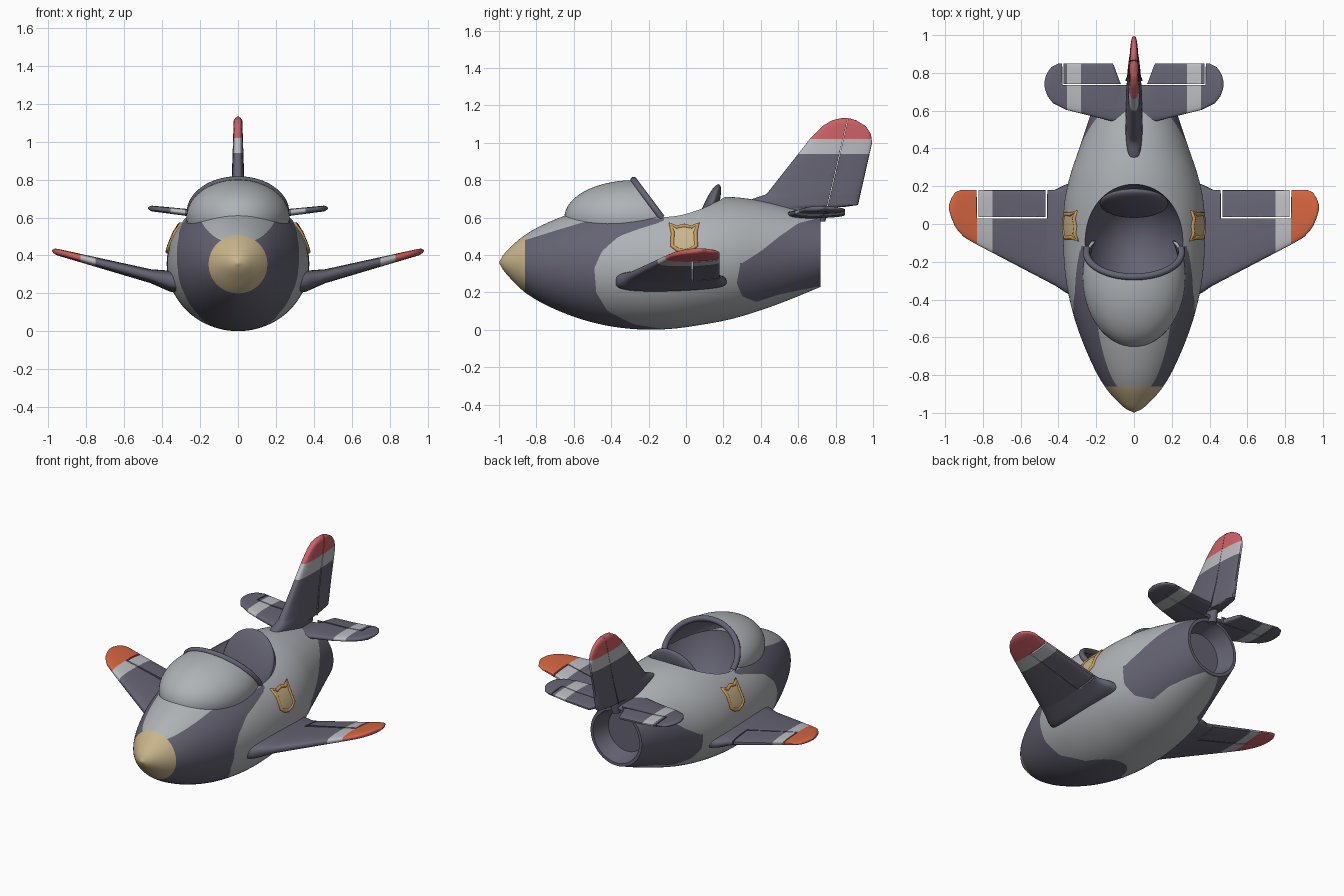
import bpy, bmesh
from math import sin, cos, pi, sqrt, radians, hypot
from mathutils import Matrix, Vector

if "Cube" in bpy.data.objects:
    bpy.data.objects.remove(bpy.data.objects["Cube"])

# Palette: every mesh shares the same slot order
LIGHT, DARK, STRIPE, RED, ORANGE, TAN, GOLD = range(7)
PALETTE = [("light_grey", (.43, .45, .47)), ("slate", (.13, .125, .17)),
           ("pale_stripe", (.50, .51, .54)), ("red", (.62, .12, .13)),
           ("orange", (.66, .13, .05)), ("tan", (.58, .46, .26)), ("gold", (.62, .33, .09))]
MATS = []
for name, rgb in PALETTE:
    m = bpy.data.materials.new(name)
    m.use_nodes = True
    m.diffuse_color = (*rgb, 1)
    m.node_tree.nodes["Principled BSDF"].inputs["Base Color"].default_value = (*rgb, 1)
    MATS.append(m)


def lerp(table, t):
    """Piecewise linear lookup in a list of (t, value)."""
    if t <= table[0][0]:
        return table[0][1]
    for (a, va), (b, vb) in zip(table, table[1:]):
        if t <= b:
            return va + (vb - va) * (t - a) / (b - a)
    return table[-1][1]


def smooth_lookup(table, t):
    """Smooth lookup in rows of (t, values...)."""
    i = max(k for k in range(len(table) - 1) if k == 0 or table[k][0] <= t)
    p, q = table[i], table[i + 1]
    o, r = table[max(i - 1, 0)], table[min(i + 2, len(table) - 1)]
    d = q[0] - p[0]
    u = (t - p[0]) / d
    out = []
    for c in range(1, len(p)):
        m0 = (q[c] - o[c]) / (q[0] - o[0]) * d
        m1 = (r[c] - p[c]) / (r[0] - p[0]) * d
        out.append((2*u**3 - 3*u*u + 1)*p[c] + (u**3 - 2*u*u + u)*m0
                   + (3*u*u - 2*u**3)*q[c] + (u**3 - u*u)*m1)
    return out


def soften(ob):
    ob.data.shade_smooth()
    ob.data.set_sharp_from_angle(angle=radians(40))


def finish(name, bm, rule, mirror=False):
    bmesh.ops.recalc_face_normals(bm, faces=bm.faces[:])
    for f in bm.faces:
        f.material_index = rule(f.calc_center_median(), f.normal)
    me = bpy.data.meshes.new(name)
    bm.to_mesh(me)
    bm.free()
    for m in MATS:
        me.materials.append(m)
    ob = bpy.data.objects.new(name, me)
    bpy.context.scene.collection.objects.link(ob)
    soften(ob)
    if mirror:
        ob.modifiers.new("mirror", "MIRROR")
    return ob


def cut_along(bm, field):
    """Split faces along the zero line of a field, for clean paint edges."""
    new = []
    for e in bm.edges[:]:
        a, b = e.verts
        fa, fb = field(a.co), field(b.co)
        if fa * fb < 0:
            t = min(max(fa / (fa - fb), .03), .97)
            new.append(bmesh.utils.edge_split(e, a, t)[1])
    bmesh.ops.connect_verts(bm, verts=new)


def loft(name, rings, rule, mirror=False, caps=(0, -1), field=None):
    bm = bmesh.new()
    vs = [[bm.verts.new(p) for p in r] for r in rings]
    n = len(vs[0])
    for a, b in zip(vs, vs[1:]):
        for i in range(n):
            j = (i + 1) % n
            bm.faces.new((a[i], a[j], b[j], b[i]))
    for k in caps:
        c = bm.verts.new(sum((Vector(p) for p in rings[k]), Vector()) / n)
        for i in range(n):
            bm.faces.new((vs[k][i], vs[k][(i + 1) % n], c))
    if field:
        cut_along(bm, field)
    return finish(name, bm, rule, mirror)


def tube(name, points, radius, mat, closed=False, mirror=False):
    cu = bpy.data.curves.new(name, "CURVE")
    cu.dimensions = "3D"
    cu.bevel_depth, cu.bevel_resolution, cu.use_fill_caps = radius, 3, True
    sp = cu.splines.new("POLY")
    sp.points.add(len(points) - 1)
    for p, co in zip(sp.points, points):
        p.co = (*co, 1)
    sp.use_cyclic_u = closed
    cu.materials.append(MATS[mat])
    ob = bpy.data.objects.new(name, cu)
    bpy.context.scene.collection.objects.link(ob)
    if mirror:
        ob.modifiers.new("mirror", "MIRROR")


def ellipsoid(centre, radii, tilt=0):
    bm = bmesh.new()
    mat = (Matrix.Translation(centre) @ Matrix.Rotation(tilt, 4, "X")
           @ Matrix.Diagonal((*radii, 1)))
    bmesh.ops.create_uvsphere(bm, u_segments=64, v_segments=40, radius=1, matrix=mat)
    return bm


# Fuselage: stations of y, bottom, top, half width
HULL = [(-1, .36, .36, 0), (-.97, .31, .41, .055), (-.86, .2, .508, .155), (-.7, .11, .59, .24),
        (-.5, .04, .655, .315), (-.3, .006, .69, .36), (-.1, .004, .70, .375), (.1, .03, .71, .37),
        (.25, .06, .71, .34), (.4, .105, .69, .29), (.55, .16, .655, .24), (.72, .23, .605, .185)]


def hull_ring(y, scale=1, at=None):
    lo, hi, w = smooth_lookup(HULL, y)
    mid, half = (lo + hi) / 2, (hi - lo) / 2 * scale
    return [(w * scale * cos(a), y if at is None else at, mid + half * sin(a))
            for a in (2 * pi * i / 128 for i in range(128))]


def hull_x(y, z):
    lo, hi, w = smooth_lookup(HULL, y)
    return w * sqrt(max(0, 1 - ((2 * z - lo - hi) / (hi - lo)) ** 2))


FRONT_EDGE = [(0, -.1), (.03, -.28), (.1, -.42), (.2, -.48), (.33, -.49), (.42, -.45),
              (.5, -.36), (.54, -.25), (.58, -.12)]
FRONT_TOP = [(-.86, .48), (-.7, .53), (-.55, .575), (-.3, .595)]
REAR_EDGE = [(.14, .4), (.18, .3), (.25, .272), (.35, .29), (.42, .4), (.5, .5), (.57, .6), (.6, .72)]
REAR_LOW = [(.27, .14), (.38, .15), (.5, .19), (.72, .235)]


def patch(c):
    """Positive inside the dark camouflage patches."""
    return max(min(lerp(FRONT_EDGE, c.z) - c.y, lerp(FRONT_TOP, c.y) - c.z),
               min(c.y - lerp(REAR_EDGE, c.z), c.z - lerp(REAR_LOW, c.y)))


def camouflage(c, n):
    if c.y < -.86:
        return TAN
    nozzle = c.y > .712 or (c.y > .6 and hypot(c.x, c.z - .418) < .175)
    return DARK if nozzle or patch(c) > 0 else LIGHT


ys = sorted({-.998, -.993, -.985, -.86, .712} | {-.98 + 1.7 * i / 130 for i in range(131)})
rings = [hull_ring(y) for y in ys]
rings += [hull_ring(.72, .9), hull_ring(.72, .82, .66), hull_ring(.72, .72, .61)]
hull = loft("fuselage", rings, camouflage, field=patch)

# Cockpit opening
cutter = finish("cockpit_cutter", ellipsoid((0, -.1, .75), (.278, .312, .40)), lambda c, n: DARK)
cutter.hide_render = True
mod = hull.modifiers.new("cockpit", "BOOLEAN")
mod.operation, mod.solver, mod.object = "DIFFERENCE", "EXACT", cutter
bpy.context.view_layer.objects.active = hull
bpy.ops.object.modifier_apply(modifier="cockpit")
bpy.data.objects.remove(cutter)
soften(hull)

# Seat back
finish("seat_back", ellipsoid((0, .11, .595), (.18, .042, .195), radians(-20)), lambda c, n: DARK)

# Windscreen shell with slanted rear opening, and its rim
CY, CZ, RX, RY, RZ = -.28, .6, .272, .37, .2
bm = ellipsoid((0, CY, CZ), (RX, RY, RZ))
for co, no in (((0, -.13, CZ), (0, RZ, .15)), ((0, 0, .54), (0, 0, -1))):
    bmesh.ops.bisect_plane(bm, geom=bm.verts[:] + bm.edges[:] + bm.faces[:],
                           plane_co=co, plane_no=no, clear_outer=True)
screen = finish("windscreen", bm, lambda c, n: LIGHT)
shell = screen.modifiers.new("shell", "SOLIDIFY")
shell.thickness, shell.offset, shell.material_offset = .015, -1, DARK
rim = []
for i in range(41):
    a = pi * i / 40
    s = sin(a)
    y, z = -.13 - .15 * s, CZ + RZ * s
    x = RX * sqrt(max(0, 1 - ((y - CY) / RY) ** 2 - s * s))
    rim.append((x if a < pi / 2 else -x, y, z))
tube("windscreen_rim", rim, .018, DARK)


# Flying surfaces: a main blade plus a hinged flap behind a narrow gap
def blade(name, flap_name, le, te, mid, thick, place, rule, cut, span, breaks, gap, mirror):
    lo, hi = le[0][0], le[-1][0]

    def ring(s, front, back):
        a, b = lerp(le, s), lerp(te, s)
        t = lerp(thick, s) * sqrt(max(.02, min(1, (hi - s) / .02)))
        out = []
        for i in range(48):
            th = 2 * pi * i / 48
            u = .5 - .5 * cos(th)
            h = t * abs(sin(th)) ** .6 * (1.05 - .3 * u) * (1 if th < pi else -1)
            y = min(max(a + (b - a) * u, front), back)
            out.append(place(s, y, lerp(mid, s) + h))
        return out

    def stations(a, b, extra):
        even = {a + (b - a) * i / 50 for i in range(51)}
        return sorted(even | {s for s in extra if a < s < b})

    tips = [hi - .012, hi - .006, hi - .002]
    ends = [e + d for e in span for d in (-.001, .001)]
    loft(name, [ring(s, -9, cut(s) if span[0] < s < span[1] else 9)
                for s in stations(lo, hi, breaks + tips + ends)], rule, mirror)
    loft(flap_name, [ring(s, cut(s) + gap, 9)
                     for s in stations(span[0] + gap, min(span[1] - gap, hi), breaks + tips)],
         rule, mirror)


def wing_paint(c, n):
    if c.x > .83:
        return ORANGE if n.z > .6 else RED
    return STRIPE if c.x > .75 else DARK


blade("wing", "aileron",
      [(.2, -.43), (.36, -.365), (.41, -.33), (.83, -.11), (.9, -.07), (.945, -.02), (.97, .04), (.98, .08)],
      [(.2, .24), (.36, .21), (.42, .18), (.92, .18), (.95, .165), (.97, .13), (.98, .1)],
      [(.2, .245), (.36, .265), (.98, .425)],
      [(.2, .075), (.36, .06), (.46, .04), (.98, .018)],
      lambda s, y, h: (s, y, h), wing_paint, lambda s: .03, (.46, .832), [.75, .83], .008, True)

blade("tailplane", "elevator",
      [(0, .52), (.08, .535), (.36, .605), (.43, .64), (.46, .68), (.475, .73)],
      [(0, .73), (.07, .74), (.11, .85), (.4, .85), (.44, .83), (.465, .79), (.475, .75)],
      [(0, .612), (.27, .627), (.475, .65)], [(0, .026), (.475, .016)],
      lambda s, y, h: (s, y, h), lambda c, n: STRIPE if .28 < c.x < .355 else DARK,
      lambda s: .735, (.05, .38), [.28, .355], .006, True)

blade("fin", "rudder",
      [(.58, .28), (.695, .34), (.725, .43), (1.03, .67), (1.09, .73), (1.12, .78), (1.132, .83)],
      [(.58, .745), (.655, .76), (.66, .918), (1, .995), (1.05, .988), (1.09, .96),
       (1.12, .91), (1.132, .87)],
      [(0, 0)], [(.6, .055), (.72, .045), (.8, .036), (1.132, .024)],
      lambda s, y, h: (h, y, s),
      lambda c, n: RED if c.z > 1.02 else STRIPE if c.z > .94 else DARK,
      lambda s: .74 + .235 * (s - .6), (.655, 1.2), [.94, 1.02], .003, False)

# Shield plates on the flanks
half = [(0, .557), (.04, .548), (.075, .565), (.06, .52), (.064, .45), (.035, .428), (0, .42)]
outline = [(w - .01, z) for w, z in half] + [(-w - .01, z) for w, z in half[-2:0:-1]]


def on_hull(k, lift):
    pts = [(-.01 + (y + .01) * k, .49 + (z - .49) * k) for y, z in outline]
    return [(hull_x(y, z) + lift, y, z) for y, z in pts]


loft("shield_plate", [on_hull(k, .006) for k in (1, .7, .4, .1)], lambda c, n: TAN, True, (-1,))
tube("shield_frame", on_hull(1, .001), .011, GOLD, True, True)
